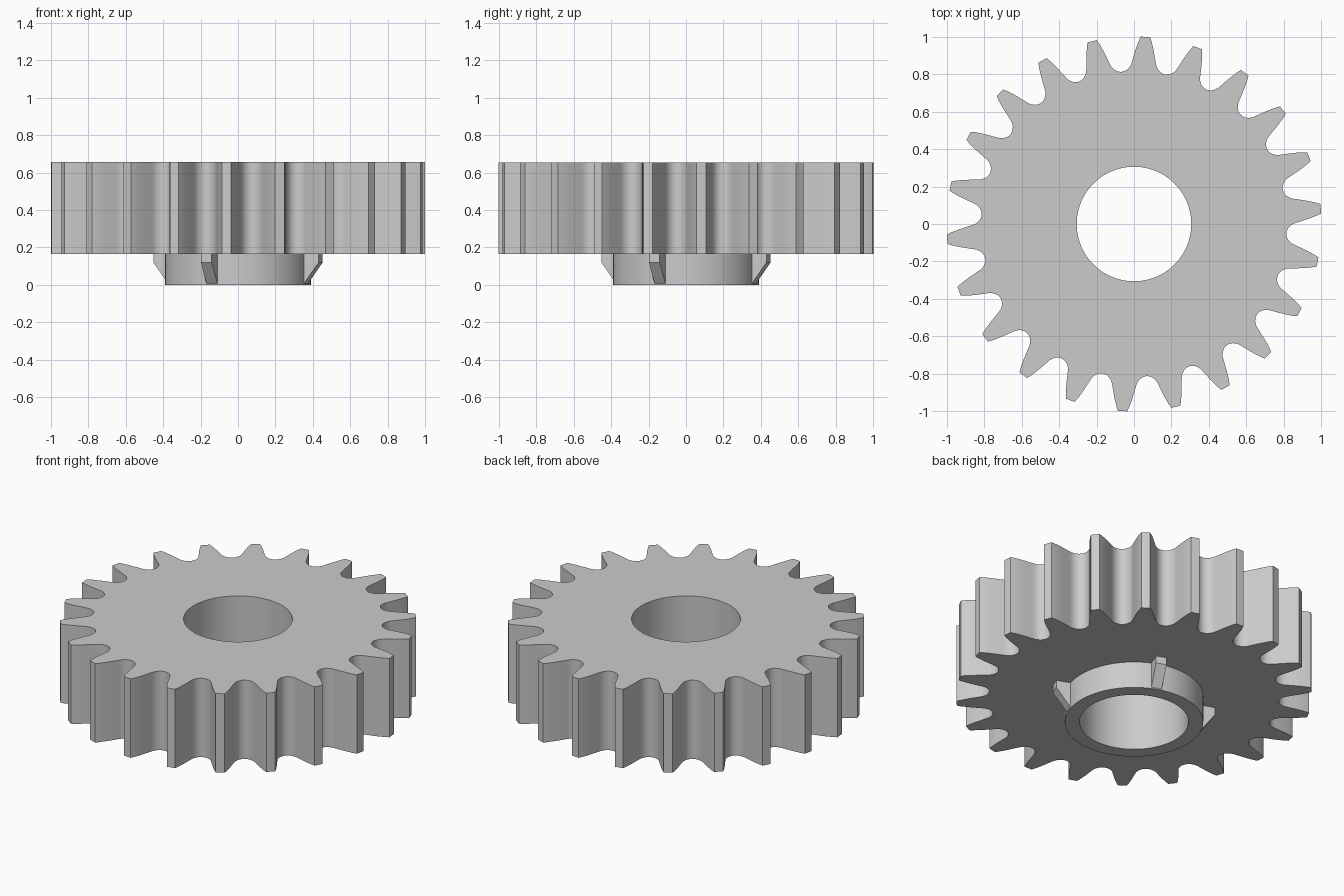
import bpy, bmesh, math
from mathutils import Vector

if "Cube" in bpy.data.objects:
    bpy.data.objects.remove(bpy.data.objects["Cube"])

TEETH = 22
PITCH = 2 * math.pi / TEETH
TOOTH_START = math.radians(86.5)
BORE_R, HUB_R, LUG_R = 0.306, 0.39, 0.473
GEAR_Z0, GEAR_Z1 = 0.165, 0.655

steel = bpy.data.materials.new("light_grey")
steel.diffuse_color = (0.6, 0.6, 0.6, 1)
steel.use_nodes = True
steel.node_tree.nodes["Principled BSDF"].inputs["Base Color"].default_value = steel.diffuse_color


def finish(name, bm, smooth_deg=None):
    bmesh.ops.recalc_face_normals(bm, faces=bm.faces)
    mesh = bpy.data.meshes.new(name)
    bm.to_mesh(mesh)
    bm.free()
    mesh.materials.append(steel)
    obj = bpy.data.objects.new(name, mesh)
    bpy.context.collection.objects.link(obj)
    if smooth_deg:
        bpy.ops.object.select_all(action='DESELECT')
        obj.select_set(True)
        bpy.context.view_layer.objects.active = obj
        bpy.ops.object.shade_smooth_by_angle(angle=math.radians(smooth_deg))
    return obj


def polar(r, a):
    return (r * math.cos(a), r * math.sin(a))


def circle(r, n=96):
    return [polar(r, 2 * math.pi * i / n) for i in range(n)]


def ring_solid(name, outer, inner, z0, z1):
    """Extrude the area between two closed outlines from z0 to z1."""
    bm = bmesh.new()
    for outline in (outer, inner):
        vs = [bm.verts.new((x, y, z0)) for x, y in outline]
        for i, v in enumerate(vs):
            bm.edges.new((v, vs[i - 1]))
    bmesh.ops.triangle_fill(bm, use_beauty=True, edges=bm.edges[:],
                            normal=Vector((0, 0, 1)))
    out = bmesh.ops.extrude_face_region(bm, geom=bm.faces[:],
                                        use_keep_orig=True)
    for v in out["geom"]:
        if isinstance(v, bmesh.types.BMVert):
            v.co.z = z1
    return finish(name, bm, 30)


# Half tooth: (radius, half width) from the tip to the rounded root
flank = [(1.002, 0.025), (0.98, 0.034), (0.955, 0.042), (0.93, 0.049),
         (0.905, 0.055), (0.88, 0.061), (0.863, 0.065), (0.85, 0.069),
         (0.838, 0.076), (0.828, 0.085), (0.821, 0.095), (0.817, 0.106)]
outline = []
for t in range(TEETH):
    mid = TOOTH_START + t * PITCH
    outline += [polar(r, mid - w / r) for r, w in reversed(flank)]
    outline += [polar(r, mid + w / r) for r, w in flank]
    outline.append(polar(0.816, mid + PITCH / 2))

# Toothed wheel and the hub collar below it
ring_solid("gear_wheel", outline, circle(BORE_R), GEAR_Z0, GEAR_Z1)
ring_solid("hub_collar", circle(HUB_R), circle(BORE_R), 0.0, GEAR_Z0)

# Four tapered lugs around the collar
lug_profile = [(0.37, GEAR_Z0), (LUG_R, GEAR_Z0), (LUG_R, 0.12),
               (0.388, 0.005), (0.37, 0.005)]
for k in range(4):
    a = math.radians(-111 + 90 * k)
    radial = Vector((math.cos(a), math.sin(a), 0))
    side = Vector((-math.sin(a), math.cos(a), 0))
    bm = bmesh.new()
    ends = [[bm.verts.new(radial * r + side * s + Vector((0, 0, z)))
             for r, z in lug_profile] for s in (-0.031, 0.031)]
    for end in ends:
        bm.faces.new(end)
    for i in range(len(lug_profile)):
        bm.faces.new((ends[0][i - 1], ends[0][i], ends[1][i], ends[1][i - 1]))
    finish(f"hub_lug_{k + 1}", bm)
